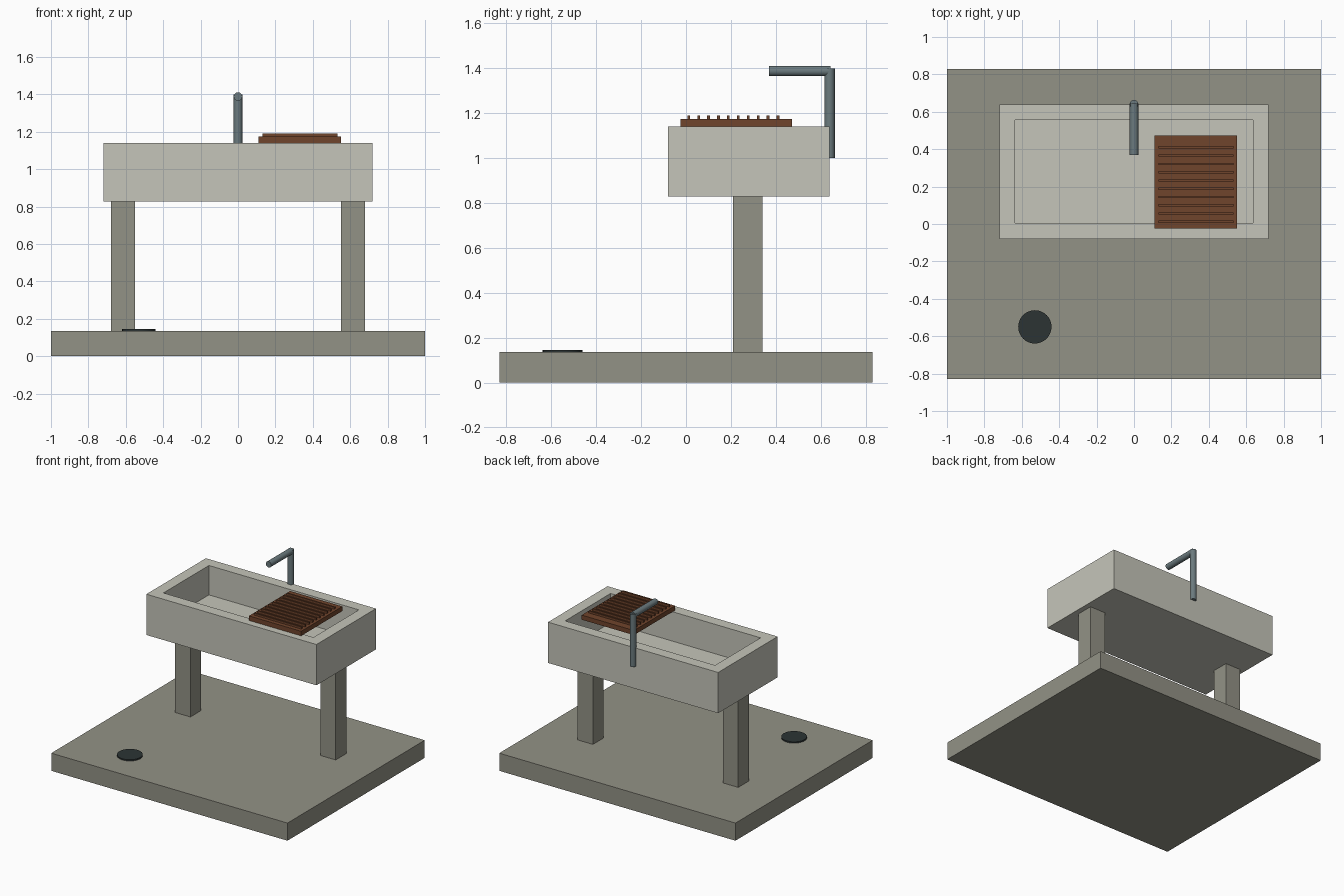
import bpy
import math

if "Cube" in bpy.data.objects:
    bpy.data.objects.remove(bpy.data.objects["Cube"])


def material(name, rgb):
    m = bpy.data.materials.new(name)
    m.diffuse_color = (*rgb, 1)
    m.use_nodes = True
    m.node_tree.nodes["Principled BSDF"].inputs["Base Color"].default_value = m.diffuse_color
    return m


stone = material("grey stone", (0.29, 0.288, 0.237))
pale = material("pale stone", (0.56, 0.56, 0.49))
wood = material("brown wood", (0.162, 0.058, 0.025))
steel = material("blue grey steel", (0.147, 0.195, 0.209))
dark = material("dark iron", (0.025, 0.034, 0.034))


def finish(name, mat):
    ob = bpy.context.object
    ob.name = name
    ob.data.materials.append(mat)
    return ob


def box(name, x, y, z, mat):
    """Box from (min, max) ranges on each axis."""
    bpy.ops.mesh.primitive_cube_add(size=1, location=[sum(r) / 2 for r in (x, y, z)])
    ob = finish(name, mat)
    ob.scale = [r[1] - r[0] for r in (x, y, z)]
    bpy.ops.object.transform_apply(location=False, rotation=False, scale=True)
    return ob


def rod(name, loc, radius, length, mat, tilt=0, sides=24):
    bpy.ops.mesh.primitive_cylinder_add(vertices=sides, radius=radius, depth=length,
                                        location=loc, rotation=(tilt, 0, 0))
    finish(name, mat)
    bpy.ops.object.shade_smooth_by_angle(angle=math.radians(35))


# Ground slab and floor drain
box("base_slab", (-1, 1), (-0.83, 0.83), (0, 0.135), stone)
rod("floor_drain", (-0.53, -0.55, 0.139), 0.089, 0.012, dark, sides=32)

# Legs and basin end walls, one on each side
for side, s in (("left", -1), ("right", 1)):
    box(side + "_leg", sorted((s * 0.55, s * 0.68)), (0.21, 0.34), (0.135, 0.83), stone)
    box(side + "_basin_wall", sorted((s * 0.635, s * 0.72)), (-0.08, 0.64), (0.915, 1.14), pale)

# Basin floor and long walls
box("basin_floor", (-0.72, 0.72), (-0.08, 0.64), (0.828, 0.915), pale)
box("front_basin_wall", (-0.635, 0.635), (-0.08, 0.005), (0.915, 1.14), pale)
box("back_basin_wall", (-0.635, 0.635), (0.555, 0.64), (0.915, 1.14), pale)

# Draining board with raised ridges
box("draining_board", (0.11, 0.552), (-0.025, 0.473), (1.14, 1.175), wood)
for i in range(10):
    y = 0.012 + i * 0.0442
    box(f"board_ridge_{i + 1}", (0.13, 0.533), (y - 0.006, y + 0.006), (1.175, 1.19), wood)

# Tap
rod("tap_riser", (0, 0.64, 1.20), 0.023, 0.40, steel)
rod("tap_spout", (0, 0.507, 1.388), 0.023, 0.275, steel, tilt=math.pi / 2)
